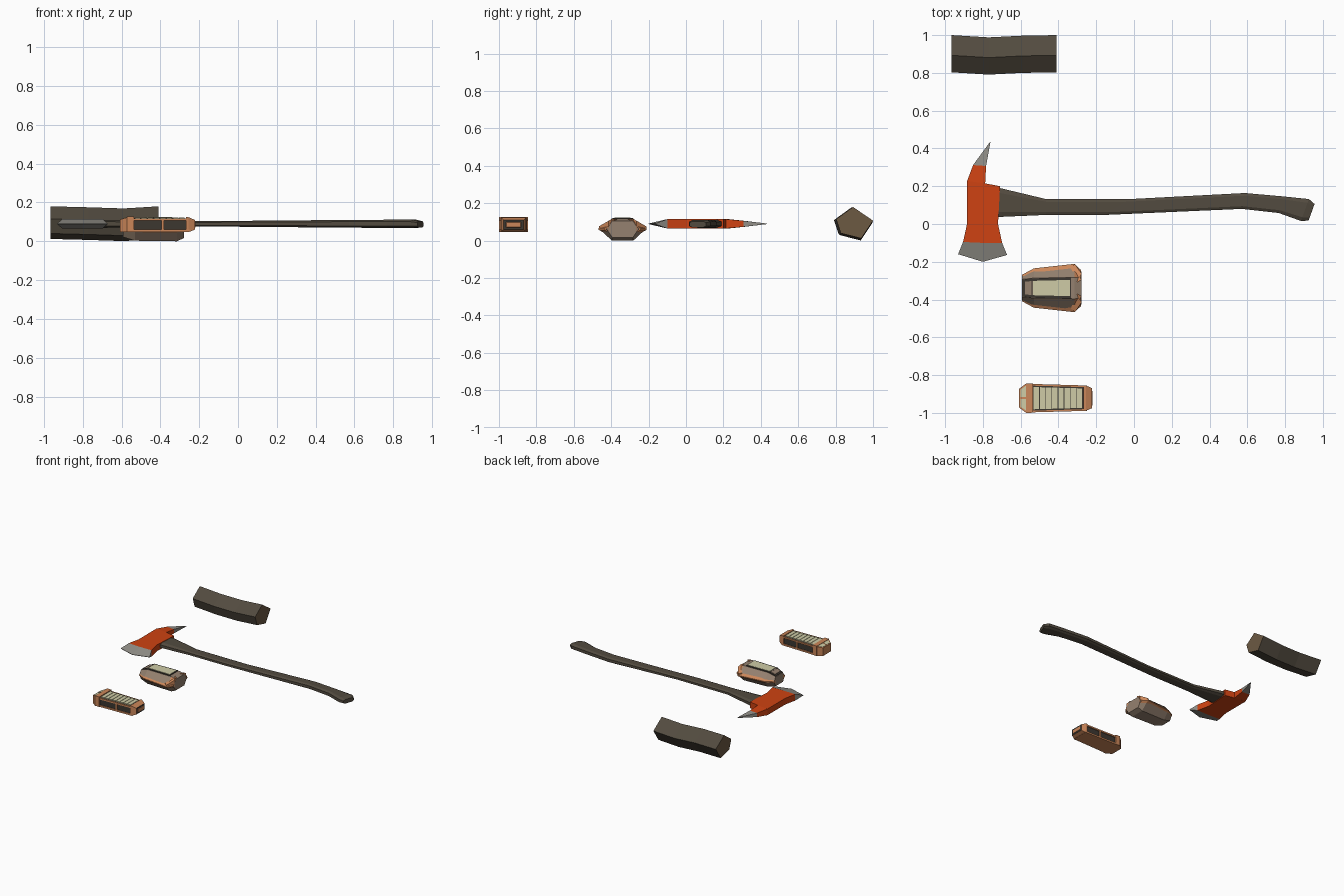
import bpy, bmesh
from mathutils import Vector

if "Cube" in bpy.data.objects:
    bpy.data.objects.remove(bpy.data.objects["Cube"])


def material(name, rgb):
    m = bpy.data.materials.new(name)
    m.diffuse_color = (*rgb, 1)
    m.use_nodes = True
    m.node_tree.nodes["Principled BSDF"].inputs["Base Color"].default_value = m.diffuse_color
    return m


WOOD = material("dark_wood", (.085, .07, .05))
CUT = material("cut_wood", (.15, .10, .055))
RED = material("red_paint", (.62, .055, .006))
STEEL = material("steel", (.28, .27, .24))
COPPER = material("copper", (.60, .24, .10))
TAN = material("tan_shell", (.30, .22, .16))
DARK = material("dark_trim", (.045, .038, .03))
CREAM = material("cream_panel", (.62, .60, .38))


def loft(name, rings, mats, pick=None):
    """Skin a list of rings; pick(segment, side) gives a material slot, ends are segment -1 / -2."""
    bm = bmesh.new()
    vs = [[bm.verts.new(p) for p in r] for r in rings]
    n = len(rings[0])

    def face(verts, seg, side):
        f = bm.faces.new(verts)
        f.material_index = pick(seg, side) if pick else 0

    for s in range(len(vs) - 1):
        for i in range(n):
            j = (i + 1) % n
            face((vs[s][i], vs[s][j], vs[s + 1][j], vs[s + 1][i]), s, i)
    face(vs[0][::-1], -1, 0)
    face(vs[-1], -2, 0)
    bmesh.ops.recalc_face_normals(bm, faces=bm.faces)
    me = bpy.data.meshes.new(name)
    bm.to_mesh(me)
    bm.free()
    for m in mats:
        me.materials.append(m)
    ob = bpy.data.objects.new(name, me)
    bpy.context.collection.objects.link(ob)
    return ob


def rect(x, y0, y1, z0, z1):
    return [(x, y0, z0), (x, y1, z0), (x, y1, z1), (x, y0, z1)]


# Wooden billet: pentagon section with a slight bend
penta = [(.803, .115), (.893, .18), (1.0, .107), (.937, .012), (.828, .04)]
bend = [(-.965, 0, 0), (-.77, -.012, -.005), (-.59, -.003, -.011), (-.41, 0, 0)]
loft("wooden_billet", [[(x, y + dy, z + dz) for y, z in penta] for x, dy, dz in bend],
     [WOOD, CUT], lambda s, i: int(s < 0))

# Axe handle: chamfered section following two edge lines
ZC = .09
shape = [(0, -.55), (.17, -1), (.83, -1), (1, -.55), (1, .55), (.83, 1), (.17, 1), (0, .55)]
path = [((-.74, .037), (-.74, .195), .022), ((-.70, .038), (-.70, .188), .021),
        ((-.466, .048), (-.466, .132), .015), ((-.153, .048), (-.02, .132), .014),
        ((.571, .08), (.587, .164), .020), ((.767, .058), (.79, .146), .021),
        ((.884, .016), (.926, .132), .021)]
rings = []
for a, b, h in path:
    a, b = Vector(a), Vector(b)
    rings.append([(*a.lerp(b, t), ZC + k * h) for t, k in shape])
a, b = Vector((.885, .016)), Vector((.927, .132))
tip = [(*(a.lerp(b, .12 + .76 * t) + Vector((.034, -.012))), ZC - .003 + k * .016) for t, k in shape]
loft("axe_handle", rings + [tip], [WOOD])


# Axe head: broad blade and body, then the back pick
def plate(rows):
    return [[(x, y, ZC - h) for x, y in pts] + [(x, y, ZC + h) for x, y in reversed(pts)]
            for pts, h in rows]


loft("axe_blade", plate([
    ([(-.931, -.16), (-.80, -.2), (-.672, -.164)], .0015),
    ([(-.905, -.095), (-.80, -.10), (-.698, -.10)], .025),
    ([(-.884, 0), (-.80, 0), (-.72, 0)], .025),
    ([(-.884, .228), (-.788, .215), (-.709, .20)], .025)]),
    [RED, STEEL], lambda s, i: int(s == 0 or s == -1))
loft("axe_pick", plate([
    ([(-.884, .226), (-.788, .214)], .025),
    ([(-.852, .312), (-.783, .307)], .016),
    ([(-.764, .432), (-.760, .434)], .0015)]),
    [RED, STEEL], lambda s, i: int(s == 1 or s == -2))

# Hexagonal canister shell with copper corners on one end
CY = -.339


def hexa(x, side, flat, z0, z1, zm=.062):
    return [(x, CY - side, zm), (x, CY - flat, z0), (x, CY + flat, z0),
            (x, CY + side, zm), (x, CY + flat, z1), (x, CY - flat, z1)]


loft("canister_shell", [hexa(-.593, .068, .046, .022, .098), hexa(-.53, .10, .053, .003, .117),
                        hexa(-.315, .124, .057, 0, .118), hexa(-.278, .085, .055, .017, .106)],
     [TAN, COPPER], lambda s, i: int(s == 2 and i in (3, 5)))

# Canister window, sloped front panel and side rails
loft("canister_window_frame", [rect(-.545, CY - .051, CY + .051, .10, .1205),
                               rect(-.333, CY - .055, CY + .055, .10, .122)], [DARK])
loft("canister_window", [rect(-.534, CY - .038, CY + .038, .10, .1235),
                         rect(-.340, CY - .043, CY + .043, .10, .1245)], [CREAM])
loft("canister_front_panel", [rect(-.59, CY - .045, CY + .045, .09, .1015),
                              rect(-.545, CY - .05, CY + .05, .09, .1185)], [DARK])
loft("canister_front_plate", [rect(-.578, CY - .034, CY + .034, .09, .1085),
                              rect(-.538, CY - .037, CY + .037, .09, .1225)], [TAN])
for side, s in (("left", 1), ("right", -1)):
    rail = [[(x, CY + s * (w + .004), .062 + dz) for dz in (-.004, .004)] +
            [(x, CY + s * (w - .018), .062 + dz) for dz in (.017, -.017)]
            for x, w in ((-.593, .066), (-.53, .10), (-.315, .124), (-.281, .092))]
    loft("canister_rail_" + side, rail, [COPPER])
    # Hooked clamp at the wide end
    claw = [(-.335, .108), (-.312, .127), (-.277, .075), (-.287, .058), (-.278, .045), (-.30, .03)]
    loft("canister_clamp_" + side,
         [[(x, CY + s * w, .064 + k * max(.012, min(.052, (.128 - w) * .72 + .004))) for x, w in claw]
          for k in (-.3, 1)], [COPPER])

# Slatted battery: dark core with a copper base, rails, posts and caps
BY, Z0, Z1 = -.922, .047, .124


def half(x):
    return .076 - (x + .57) * .028


def span(name, x0, x1, inset, z0, z1, mat):
    loft(name, [rect(x, BY - half(x) + inset, BY + half(x) - inset, z0, z1) for x in (x0, x1)], [mat])


span("battery_core", -.56, -.25, .008, .05, .116, DARK)
span("battery_base", -.57, -.25, 0, Z0, .06, COPPER)
span("battery_band", -.572, -.535, -.002, Z0, .127, COPPER)
span("battery_post", -.395, -.382, 0, .05, .115, COPPER)
for side, s in (("left", 1), ("right", -1)):
    loft("battery_rail_" + side,
         [rect(x, BY + s * half(x), BY + s * (half(x) - .009), .106, .118) for x in (-.55, -.26)],
         [COPPER])
for k in range(8):
    x = -.531 + k * .0325
    span("battery_slat_%d" % (k + 1), x, x + .029, .016, .11, .123, CREAM)

# Battery end caps, tapered at both ends
loft("battery_rear_cap", [rect(-.268, BY - .068, BY + .068, Z0, Z1),
                          rect(-.255, BY - .067, BY + .067, Z0, Z1),
                          rect(-.222, BY - .053, BY + .053, .06, .11)],
     [COPPER, DARK], lambda s, i: int(s == -2))
loft("battery_rear_plate", [rect(-.23, BY - .043, BY + .043, .068, .102),
                            rect(-.219, BY - .038, BY + .038, .072, .098)], [COPPER])
loft("battery_nose", [rect(-.608, BY - .05, BY + .05, Z0, .112),
                      rect(-.572, BY - .077, BY + .077, Z0, .123)], [COPPER])
for side, s in (("left", 1), ("right", -1)):
    loft("battery_nose_panel_" + side,
         [rect(-.602, BY + s * .005, BY + s * .045, .10, .1155),
          rect(-.573, BY + s * .005, BY + s * .065, .10, .1245)], [CREAM])
